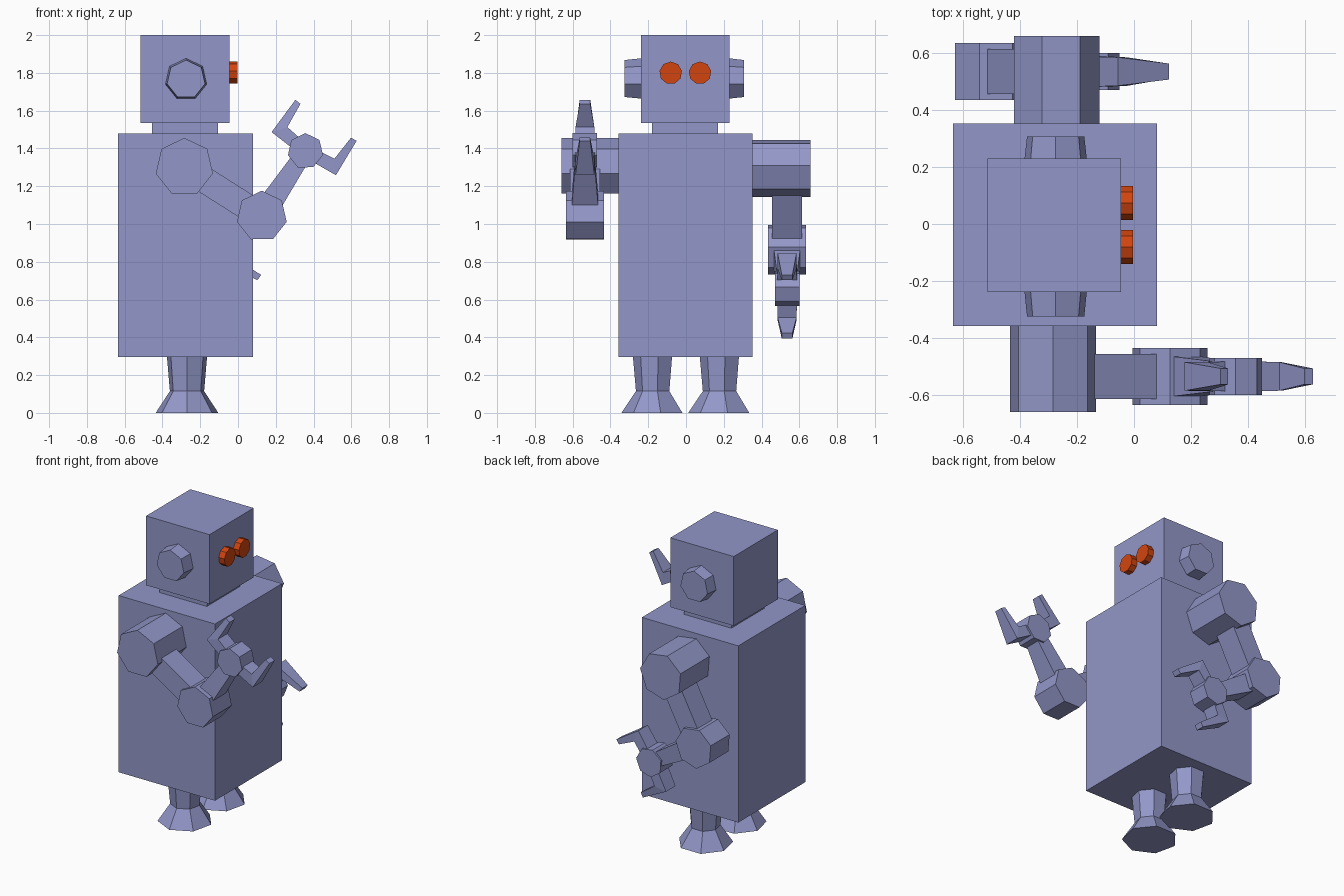
import bpy, bmesh
from math import sin, cos, atan2, radians, tau
from mathutils import Vector

cube = bpy.data.objects.get("Cube")
if cube:
    bpy.data.objects.remove(cube, do_unlink=True)


def material(name, rgb):
    mat = bpy.data.materials.new(name)
    mat.use_nodes = True
    mat.diffuse_color = (*rgb, 1)
    mat.node_tree.nodes["Principled BSDF"].inputs["Base Color"].default_value = (*rgb, 1)
    return mat


STEEL = material("lavender_steel", (0.29, 0.31, 0.58))
ORANGE = material("burnt_orange", (0.65, 0.06, 0.005))


def loft(name, rings, mat=STEEL):
    """Skin matching rings of points and cap both ends."""
    bm = bmesh.new()
    rows = [[bm.verts.new(p) for p in ring] for ring in rings]
    n = len(rows[0])
    for a, b in zip(rows, rows[1:]):
        for i in range(n):
            j = (i + 1) % n
            bm.faces.new((a[i], a[j], b[j], b[i]))
    bm.faces.new(rows[0])
    bm.faces.new(rows[-1])
    bmesh.ops.recalc_face_normals(bm, faces=bm.faces)
    mesh = bpy.data.meshes.new(name)
    bm.to_mesh(mesh)
    bm.free()
    mesh.materials.append(mat)
    obj = bpy.data.objects.new(name, mesh)
    bpy.context.collection.objects.link(obj)
    return obj


def circle(r, sides, start):
    angles = [radians(start) + tau * i / sides for i in range(sides)]
    return [(r * cos(a), r * sin(a)) for a in angles]


def drum(name, x, z, y0, y1, r0, r1, start):
    """Seven-sided drum lying along y."""
    loft(name, [[(x + u, y, z + v) for u, v in circle(r, 7, start)]
                for y, r in ((y0, r0), (y1, r1))])


def box(name, x0, x1, y0, y1, z0, z1):
    loft(name, [[(x0, y0, z), (x1, y0, z), (x1, y1, z), (x0, y1, z)] for z in (z0, z1)])


# Torso, neck and head
box("torso", -0.635, 0.08, -0.358, 0.353, 0.295, 1.48)
box("neck", -0.455, -0.105, -0.18, 0.17, 1.47, 1.545)
box("head", -0.515, -0.045, -0.238, 0.23, 1.535, 2.0)

# Eyes on the face
for side, y in (("right", -0.081), ("left", 0.074)):
    loft(side + "_eye", [[(x, y + u, 1.8 + v) for u, v in circle(0.06, 9, 90)]
                         for x in (-0.06, -0.003)], ORANGE)

# Ears
drum("right_ear", -0.275, 1.765, -0.23, -0.325, 0.113, 0.103, 90)
drum("left_ear", -0.275, 1.765, 0.22, 0.308, 0.113, 0.103, 90)

# Legs with flared feet
for side, y in (("right", -0.172), ("left", 0.182)):
    loft(side + "_leg", [[(-0.27 + u, y + v, z) for u, v in circle(r, 7, -90)]
                         for z, r in ((0, 0.17), (0.115, 0.093), (0.31, 0.11))])


def limb(name, a, b, y, w0, w1, d0, d1):
    """Tapered square beam between two joints in the xz plane."""
    a, b = Vector(a), Vector(b)
    u = (b - a).normalized()
    v = Vector((-u.y, u.x)) / 2
    rings = []
    for p, w, d in ((a, w0, d0), (b, w1, d1)):
        lo, hi = p - v * w, p + v * w
        rings.append([(q.x, y + s * d / 2, q.y) for q, s in
                      ((lo, -1), (hi, -1), (hi, 1), (lo, 1))])
    loft(name, rings)


# Claw sections: outer and inner corner as (along arm, across arm), half depth
CLAW = (((-0.028, 0.04), (0.038, 0.04), 0.053),
        ((-0.016, 0.205), (0.052, 0.15), 0.05),
        ((0.196, 0.195), (0.193, 0.161), 0.028))


def arm(side, y, shoulder, elbow, wrist, y_in, y_out):
    s, e, w = map(Vector, (shoulder, elbow, wrist))
    turn = 122.5 + atan2(e.y - s.y, e.x - s.x) * 360 / tau
    drum(side + "_shoulder", s.x, s.y, y_in, y_out, 0.155, 0.155, turn)
    limb(side + "_upper_arm", s, e, y, 0.138, 0.138, 0.157, 0.157)
    drum(side + "_elbow", e.x, e.y, y - 0.1, y + 0.1, 0.135, 0.135, turn)
    limb(side + "_forearm", e, w, y, 0.13, 0.085, 0.155, 0.095)
    u = (w - e).normalized()
    v = Vector((-u.y, u.x))
    drum(side + "_wrist", w.x, w.y, y - 0.065, y + 0.065, 0.095, 0.095,
         34 + atan2(u.y, u.x) * 360 / tau)
    for finger, m in (("upper", 1), ("lower", -1)):
        rings = []
        for outer, inner, d in CLAW:
            o, i = (w + u * p[0] + v * p[1] * m for p in (outer, inner))
            rings.append([(o.x, y - d, o.y), (i.x, y - d, i.y),
                          (i.x, y + d, i.y), (o.x, y + d, o.y)])
        loft(side + "_" + finger + "_claw", rings)


# Right arm raised, left arm swung back and down
arm("right", -0.535, (-0.284, 1.301), (0.126, 1.041), (0.357, 1.386), -0.35, -0.66)
arm("left", 0.535, (-0.276, 1.297), (-0.502, 0.867), (-0.145, 0.66), 0.345, 0.66)
